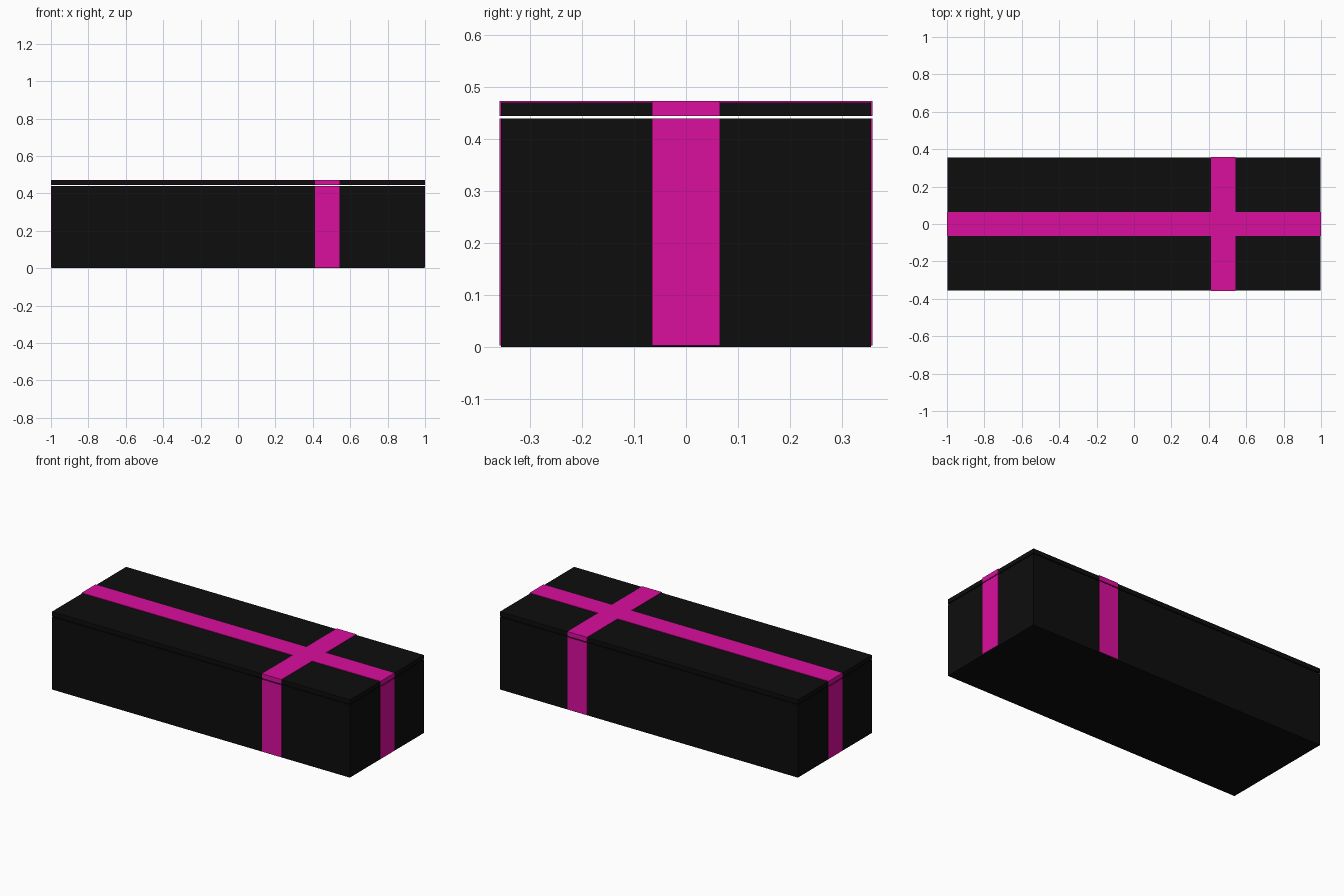
import bpy, bmesh
from mathutils import Matrix, Vector

if "Cube" in bpy.data.objects:
    bpy.data.objects.remove(bpy.data.objects["Cube"])


def material(name, color):
    m = bpy.data.materials.new(name)
    m.diffuse_color = (*color, 1)
    m.use_nodes = True
    m.node_tree.nodes["Principled BSDF"].inputs["Base Color"].default_value = m.diffuse_color
    return m


BLACK = material("black card", (0.004, 0.004, 0.004))
PINK = material("pink ribbon", (0.70, 0.0045, 0.34))


def boxes(name, mat, *spans):
    """One object made of boxes, each given as (low corner, high corner)."""
    bm = bmesh.new()
    for lo, hi in spans:
        lo, hi = Vector(lo), Vector(hi)
        bmesh.ops.create_cube(bm, size=1, matrix=Matrix.Translation((lo + hi) / 2)
                              @ Matrix.Diagonal((*(hi - lo), 1)))
    me = bpy.data.meshes.new(name)
    bm.to_mesh(me)
    bm.free()
    me.materials.append(mat)
    ob = bpy.data.objects.new(name, me)
    bpy.context.collection.objects.link(ob)


X, Y, T = 0.997, 0.355, 0.003            # box half sizes, ribbon thickness
BODY_TOP, LID_LOW, LID_TOP = 0.439, 0.444, 0.470
W, CX = 0.065, 0.477                     # ribbon half width, cross ribbon centre

# Box and the lid floating just above it
boxes("box_body", BLACK, ((-X, -Y, 0), (X, Y, BODY_TOP)))
boxes("box_lid", BLACK, ((-X, -Y, LID_LOW), (X, Y, LID_TOP)))

# Ribbon strips down the four sides of the body
Z0 = 0.003
for side, s in (("right", 1), ("left", -1)):
    a, b = sorted((s * X, s * (X + T)))
    boxes(f"body_ribbon_{side}", PINK, ((a, -W, Z0), (b, W, BODY_TOP)))
for side, s in (("back", 1), ("front", -1)):
    a, b = sorted((s * Y, s * (Y + T)))
    boxes(f"body_ribbon_{side}", PINK, ((CX - W, a, Z0), (CX + W, b, BODY_TOP)))

# Ribbons wrapped over the lid, the cross one split around the long one
ZT = LID_TOP + T
boxes("lid_ribbon_long", PINK,
      ((-X - T, -W, LID_TOP), (X + T, W, ZT)),
      ((X, -W, LID_LOW), (X + T, W, LID_TOP)),
      ((-X - T, -W, LID_LOW), (-X, W, LID_TOP)))
boxes("lid_ribbon_cross", PINK,
      ((CX - W, W, LID_TOP), (CX + W, Y + T, ZT)),
      ((CX - W, -Y - T, LID_TOP), (CX + W, -W, ZT)),
      ((CX - W, Y, LID_LOW), (CX + W, Y + T, LID_TOP)),
      ((CX - W, -Y - T, LID_LOW), (CX + W, -Y, LID_TOP)))
